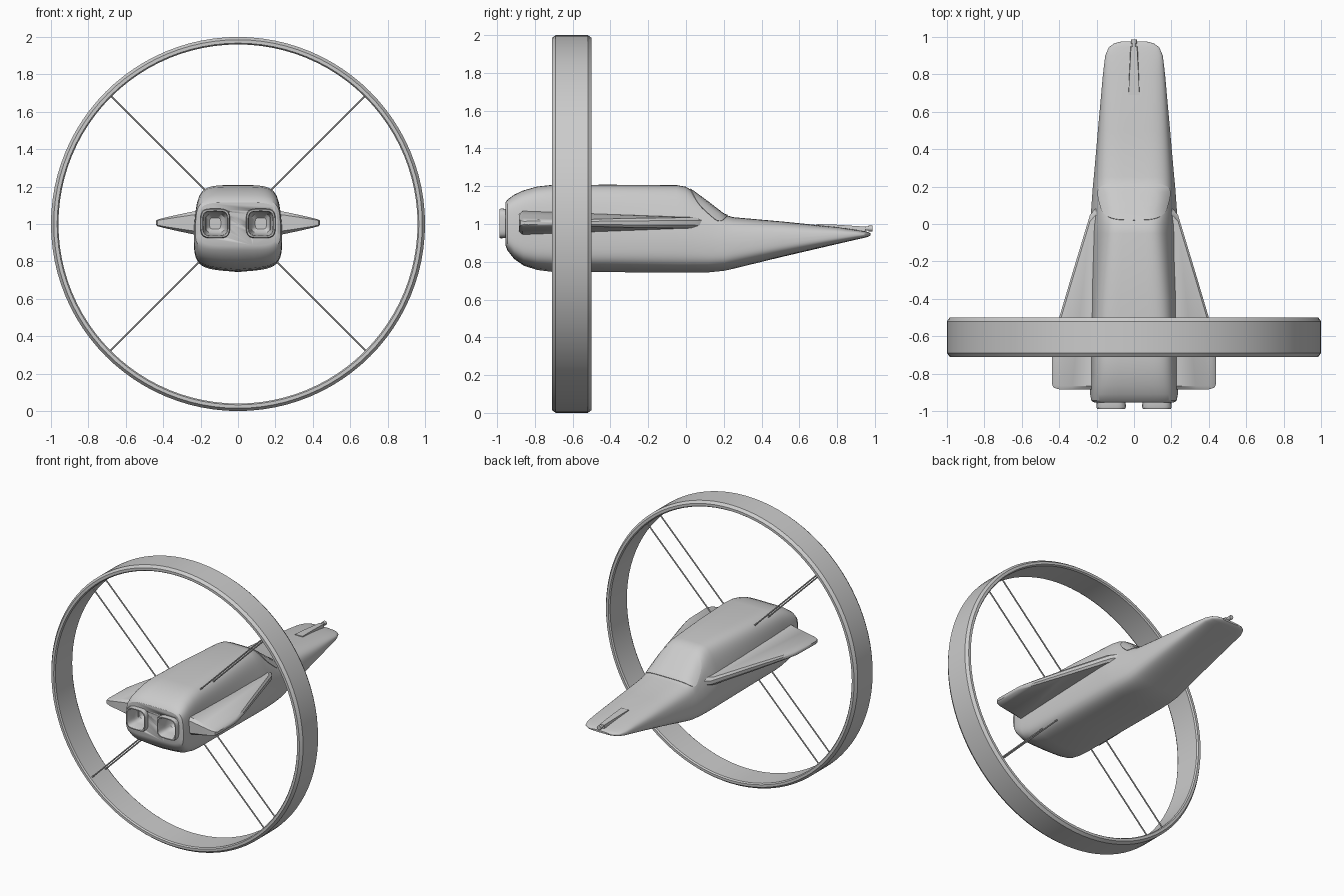
import bpy, bmesh, math
from mathutils import Vector
from mathutils.bvhtree import BVHTree

if "Cube" in bpy.data.objects:
    bpy.data.objects.remove(bpy.data.objects["Cube"])

GREY = (0.6, 0.6, 0.6, 1)
grey = bpy.data.materials.new("hull_grey")
grey.use_nodes = True
grey.diffuse_color = GREY
grey.node_tree.nodes["Principled BSDF"].inputs["Base Color"].default_value = GREY


def finish(bm, name, angle=35):
    bmesh.ops.recalc_face_normals(bm, faces=bm.faces)
    me = bpy.data.meshes.new(name)
    bm.to_mesh(me)
    bm.free()
    ob = bpy.data.objects.new(name, me)
    bpy.context.collection.objects.link(ob)
    me.materials.append(grey)
    bpy.ops.object.select_all(action='DESELECT')
    ob.select_set(True)
    bpy.context.view_layer.objects.active = ob
    bpy.ops.object.shade_smooth_by_angle(angle=math.radians(angle))
    return ob


def loft(rings, caps=True, cyclic=False):
    """Skin a list of equal-length point loops."""
    bm = bmesh.new()
    loops = [[bm.verts.new(p) for p in ring] for ring in rings]
    pairs = list(zip(loops, loops[1:]))
    if cyclic:
        pairs.append((loops[-1], loops[0]))
    for a, b in pairs:
        for i in range(len(a)):
            j = (i + 1) % len(a)
            bm.faces.new((a[i], a[j], b[j], b[i]))
    if caps and not cyclic:
        bm.faces.new(loops[0])
        bm.faces.new(loops[-1])
    return bm


def superellipse(n, count):
    pts = []
    for i in range(count):
        a = 2 * math.pi * i / count
        c, s = math.cos(a), math.sin(a)
        pts.append((math.copysign(abs(c) ** (2 / n), c),
                    math.copysign(abs(s) ** (2 / n), s)))
    return pts


def rod(name, a, b, r, sides=10):
    a, b = Vector(a), Vector(b)
    q = (b - a).to_track_quat('Z', 'Y')
    circle = [q @ Vector((r * u, r * v, 0)) for u, v in superellipse(2, sides)]
    return finish(loft([[a + p for p in circle], [b + p for p in circle]]), name)


# Hull stations: y, top, bottom, half width, upper taper, squareness, keel
stations = [
    (-.955, 1.115, .885, .212, .96, 5, 0),
    (-.945, 1.13, .86, .228, .95, 5, 0),
    (-.91, 1.155, .815, .235, .93, 5, .005),
    (-.86, 1.178, .78, .236, .92, 5, .012),
    (-.79, 1.198, .757, .236, .91, 5, .02),
    (-.71, 1.207, .747, .236, .9, 5, .025),
    (-.4, 1.208, .745, .236, .82, 5, .025),
    (-.05, 1.206, .743, .234, .68, 5, .02),
    (0, 1.197, .743, .233, .67, 5, .02),
    (.03, 1.178, .743, .232, .68, 5, .02),
    (.12, 1.112, .744, .226, .78, 4.6, .018),
    (.2, 1.05, .752, .22, .88, 4.2, .015),
    (.25, 1.036, .763, .215, .9, 4, .012),
    (.5, 1.014, .824, .193, .92, 3.8, .008),
    (.8, .984, .894, .166, .95, 3.5, .003),
    (.9, .97, .917, .154, .97, 3.2, 0),
    (.945, .962, .927, .135, 1, 3, 0),
    (.966, .957, .933, .105, 1, 3, 0),
    (.976, .952, .939, .065, 1, 3, 0),
]
rings = []
for y, top, bot, w, taper, n, keel in stations:
    mid, half = (top + bot) / 2, (top - bot) / 2
    ring = []
    for u, v in superellipse(n, 72):
        x = w * u * (1 - (1 - taper) * max(v, 0))
        z = mid + half * v
        if v < 0:
            z += keel * abs(u) * v * v
        ring.append((x, y, z))
    rings.append(ring)
hull_bm = loft(rings)
bmesh.ops.recalc_face_normals(hull_bm, faces=hull_bm.faces)
tree = BVHTree.FromBMesh(hull_bm)
hull = finish(hull_bm, "hull", 30)

# Canopy: thin plate laid over the sloped cabin front
outline = superellipse(3.6, 48)
rings = []
for k, lift in ((1, -.006), (1, .004), (.85, .005), (.65, .005), (.45, .005), (.25, .005), (.08, .005)):
    ring = []
    for u, v in outline:
        x, y = .185 * u * k * (1 + .13 * v * k), .12 + .1 * v * k
        hit, normal, _, _ = tree.ray_cast(Vector((x, y, 3)), Vector((0, 0, -1)))
        ring.append(hit + normal * lift)
    rings.append(ring)
finish(loft(rings), "canopy", 40)


# Engine nozzles, with wells cut into the hull
def square_ring(cx, half, y):
    return [(cx + half * u, y, 1.003 + half * v) for u, v in superellipse(4, 40)]


for side, label in ((1, "left"), (-1, "right")):
    cx = side * .122
    cutter = finish(loft([square_ring(cx, .07, -1.1), square_ring(cx, .07, -.84)]), "well_cutter")
    bpy.context.view_layer.objects.active = hull
    mod = hull.modifiers.new("well", 'BOOLEAN')
    mod.operation = 'DIFFERENCE'
    mod.solver = 'EXACT'
    mod.object = cutter
    bpy.ops.object.modifier_apply(modifier=mod.name)
    bpy.data.objects.remove(cutter)
    profile = ((.076, -.94), (.079, -.98), (.075, -.988), (.068, -.988),
               (.064, -.98), (.06, -.92), (.05, -.87), (.03, -.85))
    bm = loft([square_ring(cx, h, y) for h, y in profile], caps=False)
    bm.verts.ensure_lookup_table()
    bm.faces.new(bm.verts[-40:])
    finish(bm, label + "_nozzle")

    # Wing: span station, leading y, trailing y, front and rear half thickness
    rings = []
    for x, lead, trail, tf, tr in ((.17, .12, -.885, .03, .066), (.235, .05, -.885, .028, .062),
                                   (.33, -.265, -.885, .024, .042), (.40, -.5, -.884, .018, .026),
                                   (.43, -.61, -.875, .014, .018), (.439, -.68, -.855, .008, .01)):
        front = lead - .035
        back = trail + .02
        side_pts = [(lead, tf * .45), (front, tf), (back, tr), (trail, tr * .7)]
        pts = side_pts + [(y, -t) for y, t in reversed(side_pts)]
        rings.append([(side * x, y, 1.006 + t) for y, t in pts])
    finish(loft(rings), label + "_wing", 30)

    # Paired struts from hull to ring
    for level, z in ((1, "upper"), (-1, "lower")):
        for y in (-.53, -.68):
            rod(f"{label}_{z}_strut", (side * .17, y, 1.005 + level * .17),
                (side * .684, y, 1.005 + level * .684), .005)

# Ring: bevelled band swept around the y axis
band = ((.96, -.70), (.967, -.71), (.985, -.71), (1, -.69),
        (1, -.52), (.985, -.50), (.967, -.50), (.96, -.51))
STEPS = 96
rings = [[(r * math.cos(a), y, 1 + r * math.sin(a)) for r, y in band]
         for a in (2 * math.pi * i / STEPS for i in range(STEPS))]
finish(loft(rings, cyclic=True), "ring", 25)

# Nose gun: wedge fairing and barrel
rings = []
for y, w, top in ((.69, .036, 1.0), (.8, .03, .996), (.95, .02, .986)):
    rings.append([(-w, y, .95), (w, y, .95), (w * .8, y, top), (-w * .8, y, top)])
finish(loft(rings), "gun_fairing")
rod("gun_barrel", (0, .88, .976), (0, .972, .976), .01, 16)
rod("gun_muzzle", (0, .965, .976), (0, .987, .976), .015, 16)
